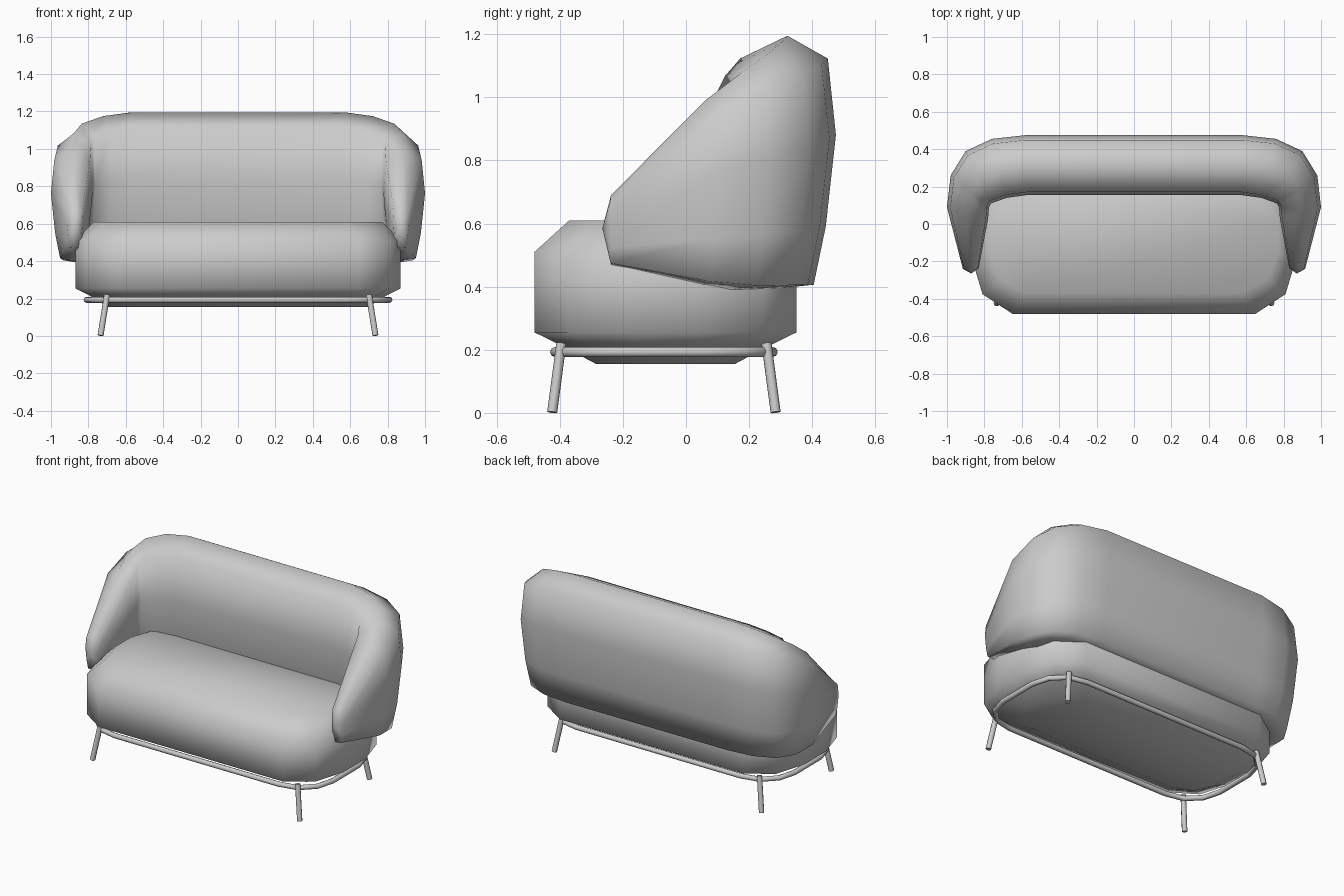
import bpy
import bmesh
from mathutils import Vector

cube = bpy.data.objects.get("Cube")
if cube:
    bpy.data.objects.remove(cube, do_unlink=True)

grey = bpy.data.materials.new("soft_grey")
grey.use_nodes = True
colour = (0.6, 0.6, 0.6, 1)
grey.diffuse_color = colour
grey.node_tree.nodes["Principled BSDF"].inputs["Base Color"].default_value = colour


def loft(name, rings, tips=None):
    """Skin closed rings into a smooth solid, capped flat or with pointed ends."""
    bm = bmesh.new()
    rows = [[bm.verts.new(p) for p in ring] for ring in rings]
    for a, b in zip(rows, rows[1:]):
        for i in range(len(a)):
            j = (i + 1) % len(a)
            bm.faces.new((a[i], a[j], b[j], b[i]))
    for end, row in enumerate((rows[0], rows[-1])):
        if tips:
            tip = bm.verts.new(tips[end])
            for i in range(len(row)):
                bm.faces.new((row[i], row[(i + 1) % len(row)], tip))
        else:
            bm.faces.new(row)
    bmesh.ops.recalc_face_normals(bm, faces=bm.faces)
    for face in bm.faces:
        face.smooth = True
    mesh = bpy.data.meshes.new(name)
    bm.to_mesh(mesh)
    bm.free()
    mesh.materials.append(grey)
    bpy.context.collection.objects.link(bpy.data.objects.new(name, mesh))


def tube(name, points, radius, closed=False):
    """Round metal rod along a path."""
    curve = bpy.data.curves.new(name, "CURVE")
    curve.dimensions = "3D"
    curve.bevel_depth = radius
    curve.bevel_resolution = 2
    curve.use_fill_caps = True
    spline = curve.splines.new("POLY")
    spline.points.add(len(points) - 1)
    for point, co in zip(spline.points, points):
        point.co = (*co, 1)
    spline.use_cyclic_u = closed
    curve.materials.append(grey)
    bpy.context.collection.objects.link(bpy.data.objects.new(name, curve))


def four_corners(corner):
    """Closed outline from the points of one corner, front side towards +x."""
    right = corner + [(x, -y) for x, y in reversed(corner)]
    return right + [(-x, y) for x, y in reversed(right)]


# Seat cushion: one rounded footprint, drawn in towards top and underside
SEAT_Y = -0.065
footprint = four_corners([(0.65, -0.415), (0.81, -0.31), (0.87, -0.11)])
levels = [(0.155, 0.80, 0.53), (0.21, 0.90, 0.78), (0.255, 1, 1),
          (0.51, 1, 1), (0.61, 0.885, 0.735)]
loft("seat_cushion", [[(x * sx, SEAT_Y + y * sy, z) for x, y in footprint]
                      for z, sx, sy in levels])

# Wraparound back: section as (inner to outer, bottom to top) fractions
section = [(0.05, 0.91), (0.52, 1), (0.92, 0.91), (1, 0.61), (0.9, 0.25),
           (0.78, 0.02), (0.3, 0), (0.08, 0.26), (0, 0.57)]
# Stations: inner xy, outer xy, bottom z, top z
stations = [((0.57, 0.155), (0.58, 0.475), 0.39, 1.195),
            ((0.68, 0.14), (0.76, 0.455), 0.39, 1.175),
            ((0.765, 0.11), (0.90, 0.39), 0.39, 1.135),
            ((0.775, 0.09), (0.98, 0.26), 0.39, 1.08),
            ((0.78, 0.03), (1.0, 0.09), 0.405, 0.99),
            ((0.83, -0.235), (0.915, -0.24), 0.47, 0.69)]
half = []
for inner, outer, low, high in stations:
    a, b = Vector(inner), Vector(outer)
    half.append([(*a.lerp(b, t), low + u * (high - low)) for t, u in section])
other = [[(-x, y, z) for x, y, z in ring] for ring in reversed(half)]
loft("wraparound_back", other + half, [(-0.87, -0.265, 0.585), (0.87, -0.265, 0.585)])

# Metal base: rail loop and four splayed legs
rail = four_corners([(0.58, -0.345), (0.70, -0.32), (0.78, -0.24), (0.81, -0.13)])
tube("base_rail", [(x, y - 0.07, 0.193) for x, y in rail], 0.016, True)
for side, x in (("left", 1), ("right", -1)):
    for end, y in (("front", -1), ("back", 1)):
        tube(f"{end}_{side}_leg", [(x * 0.70, y * 0.325 - 0.07, 0.22),
                                   (x * 0.735, y * 0.354 - 0.07, 0.002)], 0.016)
